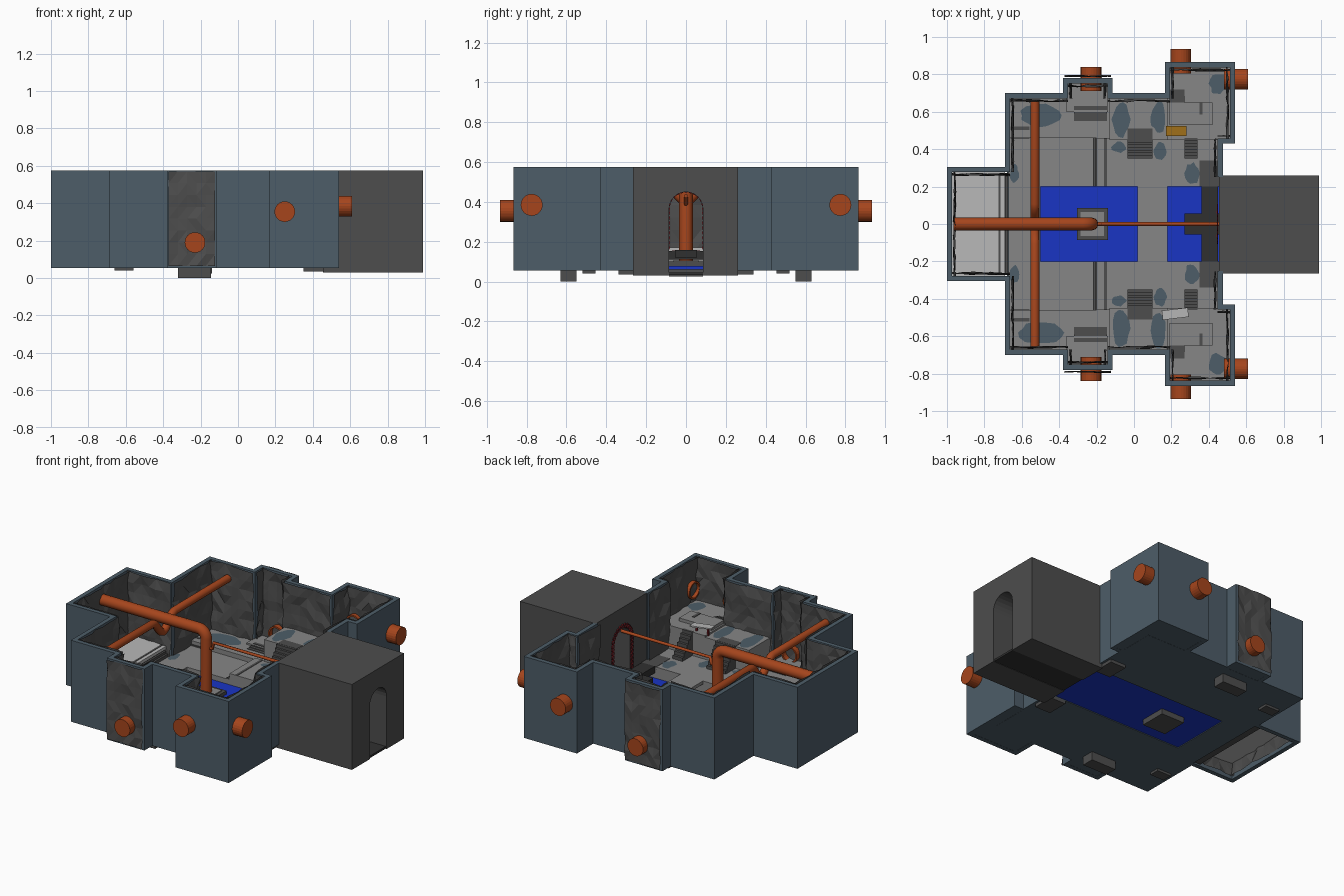
import bpy, bmesh, math, random
from mathutils import Vector, Matrix

if "Cube" in bpy.data.objects:
    bpy.data.objects.remove(bpy.data.objects["Cube"])
random.seed(4)

def mat(name, r, g, b):
    m = bpy.data.materials.new(name)
    m.diffuse_color = (r, g, b, 1)
    m.use_nodes = True
    m.node_tree.nodes["Principled BSDF"].inputs["Base Color"].default_value = m.diffuse_color
    return m

SLATE = mat("slate", .075, .11, .14)
ROCK = mat("rock", .075, .075, .075)
STONE = mat("stone", .24, .24, .24)
PALE = mat("pale_stone", .48, .48, .48)
DARK = mat("dark_plank", .03, .03, .03)
WATER = mat("water", .01, .035, .55)
RUST = mat("rust_pipe", .38, .06, .012)
RED = mat("red_iron", .18, .01, .015)
OCHRE = mat("ochre", .35, .16, .01)

def obj(name, bm, m):
    me = bpy.data.meshes.new(name)
    bm.to_mesh(me)
    bm.free()
    o = bpy.data.objects.new(name, me)
    bpy.context.collection.objects.link(o)
    me.materials.append(m)
    return o

def box(name, x0, x1, y0, y1, z0, z1, m, both=False):
    bm = bmesh.new()
    for s in ((1, -1) if both else (1,)):
        c = Vector(((x0 + x1) / 2, s * (y0 + y1) / 2, (z0 + z1) / 2))
        bmesh.ops.create_cube(bm, size=1, matrix=Matrix.Translation(c) @ Matrix.Diagonal((x1 - x0, y1 - y0, z1 - z0, 1)))
    return obj(name, bm, m)

def stairs(name, x0, x1, y0, y1, z0, z1, axis, n=5, base=.06, m=ROCK):
    # steps climb from z0 to z1 along the axis, mirrored front to back
    for i in range(n):
        a, b = i / n, (i + 1) / n
        top = z0 + (z1 - z0) * b
        if axis == 'x':
            box(name, x0 + (x1 - x0) * a, x0 + (x1 - x0) * b, y0, y1, base, top, m, True)
        else:
            box(name, x0, x1, y0 + (y1 - y0) * a, y0 + (y1 - y0) * b, base, top, m, True)

def rock_sheet(name, a, b, n, z0, z1, amp):
    # rough stone skin between two plan points, bulging along n
    bm = bmesh.new()
    a, b, n = Vector(a), Vector(b), Vector(n)
    nx, nz = max(2, int((b - a).length / .05)), 8
    grid = []
    for i in range(nx + 1):
        p = a.lerp(b, i / nx)
        col = []
        for k in range(nz + 1):
            q = p + n * (.004 + random.random() * amp)
            col.append(bm.verts.new((q.x, q.y, z0 + (z1 - z0) * k / nz)))
        grid.append(col)
    for i in range(nx):
        for k in range(nz):
            bm.faces.new((grid[i][k], grid[i + 1][k], grid[i + 1][k + 1], grid[i][k + 1]))
    bmesh.ops.triangulate(bm, faces=bm.faces)
    obj(name, bm, ROCK)

# outer walls: plan path, interior on the left
half = [(.475, .25), (.475, .43), (.54, .43), (.54, .865), (.165, .865), (.165, .70), (-.115, .70),
        (-.115, .78), (-.38, .78), (-.38, .70), (-.69, .70), (-.69, .305), (-1, .305)]
path = [Vector(p) for p in half + [(x, -y) for x, y in reversed(half)]]
T, Z0, Z1 = .028, .055, .575
norms = []
for p, q in zip(path, path[1:]):
    d = (q - p).normalized()
    norms.append(Vector((-d.y, d.x)))
inner = []
for i, p in enumerate(path):
    if 0 < i < len(path) - 1:
        off = norms[i - 1] + norms[i]
    else:
        off = norms[min(i, len(norms) - 1)]
    inner.append(p + off * T)
bm = bmesh.new()
rings = [[bm.verts.new((p.x, p.y, z)) for p, z in ((o, Z0), (i, Z0), (i, Z1), (o, Z1))]
         for o, i in zip(path, inner)]
for r, s in zip(rings, rings[1:]):
    for k in range(4):
        bm.faces.new((r[k], r[k - 1], s[k - 1], s[k]))
bm.faces.new(rings[0])
bm.faces.new(rings[-1])
bmesh.ops.recalc_face_normals(bm, faces=bm.faces)
obj("outer_walls", bm, SLATE)
for a, b, n in zip(inner, inner[1:], norms):
    rock_sheet("inner_rock_wall", a, b, n, .07, Z1, .018)
for s in (1, -1):
    rock_sheet("small_alcove_rock_face", (-.372, s * .78), (-.122, s * .78), (0, s), .065, Z1 - .005, .014)

# entrance block with arched tunnel
prof = [(-.265, .03), (-.085, .03)]
prof += [(-.085 * math.cos(math.pi * i / 12), .365 + .085 * math.sin(math.pi * i / 12)) for i in range(13)]
prof += [(.085, .03), (.26, .03), (.26, .575), (-.265, .575)]
bm = bmesh.new()
f = bm.faces.new([bm.verts.new((.455, y, z)) for y, z in prof])
ext = bmesh.ops.extrude_face_region(bm, geom=[f])
bmesh.ops.translate(bm, vec=(.535, 0, 0), verts=[v for v in ext["geom"] if isinstance(v, bmesh.types.BMVert)])
bmesh.ops.recalc_face_normals(bm, faces=bm.faces)
obj("entrance_block", bm, ROCK)
box("tunnel_floor", .46, .985, -.088, .088, .032, .045, DARK)

# dark base slab, left open under the water channel
box("base_slab_side", -.68, .47, .2, .69, .055, .07, SLATE, True)
box("base_slab_alcove", .18, .53, .44, .855, .056, .071, SLATE, True)
box("base_slab_small_alcove", -.37, -.125, .68, .77, .056, .071, SLATE, True)
box("base_slab_end", -.68, -.5, -.2, .2, .055, .07, SLATE)
box("water", -.5, .47, -.2, .2, .06, .078, WATER)

# floors at their levels
box("lower_walkway", -.67, -.2, .2, .46, .07, .11, STONE, True)
box("lower_walkway_end", -.67, -.5, -.2, .2, .07, .11, STONE)
box("upper_walkway", -.2, .455, .2, .46, .07, .15, STONE, True)
box("channel_bridge", .02, .18, -.2, .2, .13, .15, STONE)
box("side_floor", -.67, -.13, .46, .68, .07, .14, STONE, True)
box("small_alcove_floor", -.36, -.14, .6, .76, .07, .15, STONE, True)
box("side_platform", -.13, .18, .45, .68, .07, .29, STONE, True)
box("corner_alcove_floor", .18, .52, .45, .845, .07, .3, STONE, True)
box("corner_alcove_ledge", .19, .42, .53, .65, .3, .32, STONE, True)
box("end_alcove_floor", -.975, -.69, -.28, .28, .15, .17, PALE)

# stairs
stairs("walkway_stairs", -.22, -.145, .2, .46, .11, .152, 'x')
stairs("side_stairs", -.66, -.56, .455, .52, .11, .142, 'y', 4, .04)
stairs("small_alcove_stairs", -.32, -.145, .55, .63, .14, .153, 'y', 4, 0)
stairs("platform_stairs", -.035, .1, .35, .45, .15, .291, 'y', 7)
stairs("platform_landing", -.035, .1, .45, .51, .291, .292, 'y', 1)
stairs("corner_stairs", .27, .34, .35, .46, .15, .302, 'y', 7)
stairs("inner_stairs", .19, .27, .65, .72, .322, .302, 'y', 4, .29)
stairs("ledge_stairs", .42, .35, .585, .65, .301, .323, 'x', 4, .29)
stairs("end_steps", -.675, -.725, 0, .27, .11, .172, 'x', 4)
box("wall_footing", .35, .46, .2, .34, .035, .152, ROCK, True)

# entrance gangway
box("gangway_cross", .36, .45, -.2, .2, .11, .153, DARK)
box("gangway_landing", .27, .46, -.055, .055, .12, .158, DARK)

# slate stains on the floors
def stain(cx, cy, rx, ry, z):
    for s in (1, -1):
        bm = bmesh.new()
        vs = []
        for i in range(14):
            a = i * math.tau / 14
            k = random.uniform(.8, 1.1)
            vs.append(bm.verts.new((cx + rx * k * math.cos(a), s * cy + ry * k * math.sin(a), z)))
        bm.faces.new(vs)
        obj("floor_stain", bm, SLATE)
for st in ((-.07, .56, .05, .1, .2915), (.13, .57, .04, .09, .2915), (-.5, .58, .12, .06, .1415),
           (.31, .27, .04, .06, .1515), (.14, .39, .035, .05, .1515), (-.64, .27, .025, .05, .1115),
           (.45, .75, .05, .06, .3015), (-.08, .41, .04, .03, .1515)):
    stain(*st)

# well in the channel
box("well_base", -.305, -.14, -.085, .085, .025, .1, ROCK)
box("well_top", -.285, -.16, -.065, .065, .1, .106, STONE)

# pipes
def pipe(name, pts, r, m=RUST):
    cu = bpy.data.curves.new(name, 'CURVE')
    cu.dimensions = '3D'
    cu.bevel_depth = r
    cu.bevel_resolution = 4
    cu.use_fill_caps = True
    sp = cu.splines.new('POLY')
    sp.points.add(len(pts) - 1)
    for p, c in zip(sp.points, pts):
        p.co = (*c, 1)
    sp.use_smooth = True
    o = bpy.data.objects.new(name, cu)
    bpy.context.collection.objects.link(o)
    cu.materials.append(m)

bend = [(-.275 + .05 * math.sin(a), 0, .445 + .05 * math.cos(a)) for a in [i * math.pi / 12 for i in range(7)]]
pipe("main_pipe", [(-.965, 0, .495)] + bend + [(-.225, 0, .09)], .034)
dip = [(-.53, y, .495 - .09 * (1 + math.cos(math.pi * y / .11)) / 2) for y in [-.11 + .022 * i for i in range(11)]]
pipe("cross_pipe", [(-.53, -.655, .495)] + dip + [(-.53, .655, .495)], .024)
pipe("thin_pipe", [(-.2, 0, .39), (-.18, 0, .39), (-.17, 0, .43), (.455, 0, .43)], .01)

def port(name, x, y, z, dx, dy, length):
    # outflow stub closed outside and open inside
    bm = bmesh.new()
    bmesh.ops.create_cone(bm, cap_ends=True, segments=24, radius1=.055, radius2=.055, depth=length)
    bmesh.ops.delete(bm, geom=[f for f in bm.faces if f.normal.z < -.9], context='FACES')
    d = Vector((dx, dy, 0))
    M = Matrix.Translation(Vector((x, y, z)) - d * length / 2) @ d.to_track_quat('Z', 'Y').to_matrix().to_4x4()
    bmesh.ops.transform(bm, matrix=M, verts=bm.verts)
    o = obj(name, bm, RUST)
    o.modifiers.new("thickness", 'SOLIDIFY').thickness = .01
for s in (1, -1):
    port("small_alcove_port", -.23, s * .84, .19, 0, s, .13)
    port("corner_back_port", .25, s * .935, .355, 0, s, .13)
    port("corner_side_port", .61, s * .775, .385, 1, 0, .13)

# red chain round the inner arch
links = [(s * .095, .17 + .025 * i) for i in range(8) for s in (1, -1)]
links += [(.095 * math.cos(a), .365 + .095 * math.sin(a)) for a in [i * math.pi / 12 for i in range(13)]]
bm = bmesh.new()
for y, z in links:
    loop = []
    for i in range(8):
        a = i * math.tau / 8
        c = Vector((.45, y + .011 * math.cos(a), z + .011 * math.sin(a)))
        u = Vector((0, math.cos(a), math.sin(a))) * .004
        loop.append([bm.verts.new(c + w) for w in (u, Vector((-.006, 0, 0)), -u)])
    for i in range(8):
        for k in range(3):
            p, q = loop[i - 1], loop[i]
            bm.faces.new((p[k], p[k - 1], q[k - 1], q[k]))
bmesh.ops.recalc_face_normals(bm, faces=bm.faces)
obj("arch_chain", bm, RED)
box("threshold_rail", .44, .45, -.07, .07, .145, .155, RED)

# loose pieces on the corner ledges
box("ochre_grate", .17, .28, .47, .525, .3, .325, OCHRE)
o = box("white_board", -.07, .07, -.025, .025, 0, .008, PALE)
o.location, o.rotation_euler = (.22, -.48, .335), (0, .08, .12)
for x in (.18, .26):
    box("board_post", x - .005, x + .005, -.485, -.475, .29, .335, RED)
